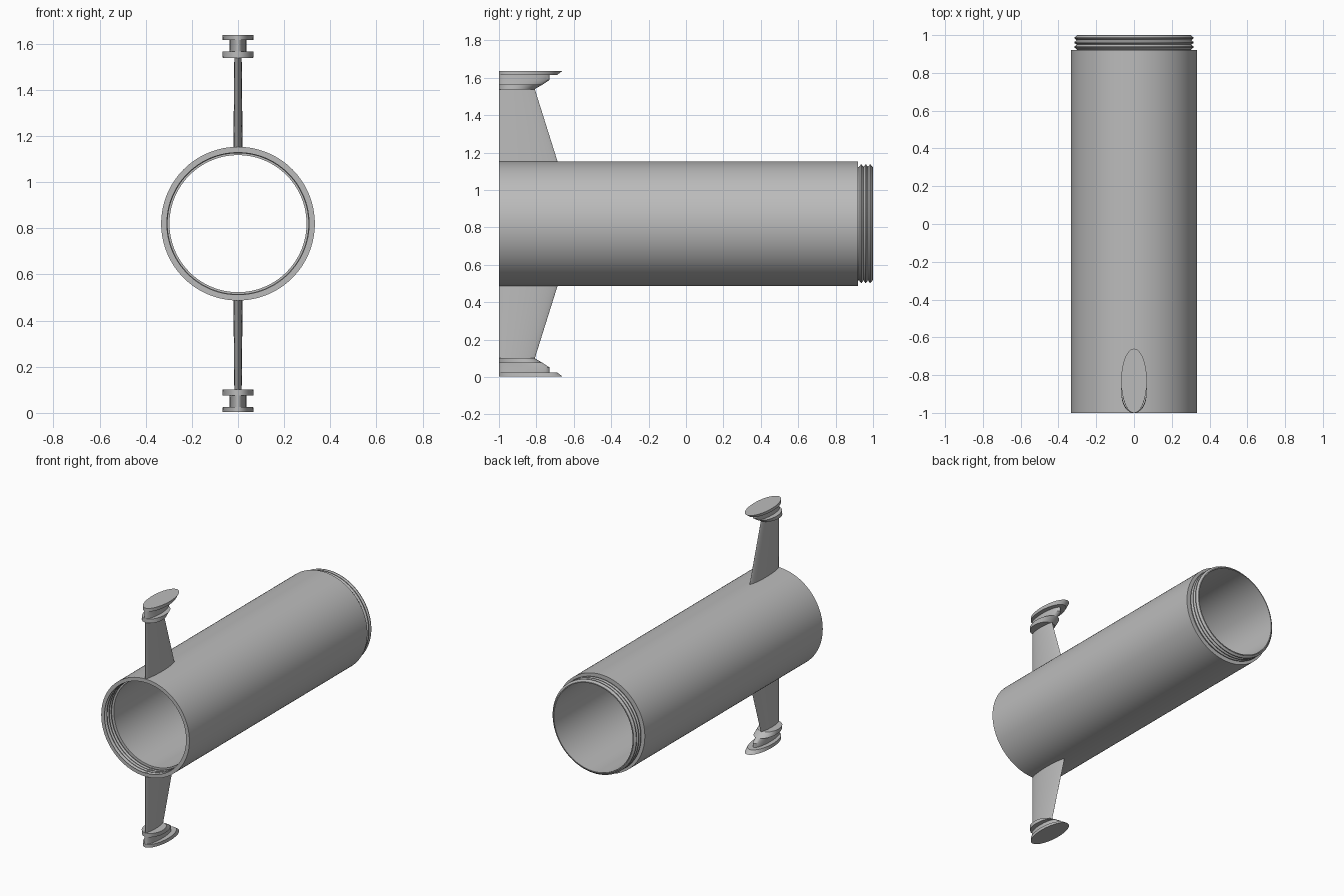
import bpy, bmesh, math

cube = bpy.data.objects.get("Cube")
if cube:
    bpy.data.objects.remove(cube, do_unlink=True)

AXIS_Z = 0.82
FRONT = -1.0

metal = bpy.data.materials.new("plain grey")
metal.use_nodes = True
GREY = (0.5, 0.5, 0.5, 1)
metal.diffuse_color = GREY
metal.node_tree.nodes["Principled BSDF"].inputs["Base Color"].default_value = GREY


def finish(name, bm, angle=30):
    bmesh.ops.recalc_face_normals(bm, faces=bm.faces)
    mesh = bpy.data.meshes.new(name)
    bm.to_mesh(mesh)
    bm.free()
    mesh.materials.append(metal)
    obj = bpy.data.objects.new(name, mesh)
    bpy.context.collection.objects.link(obj)
    bpy.ops.object.select_all(action='DESELECT')
    obj.select_set(True)
    bpy.context.view_layer.objects.active = obj
    bpy.ops.object.shade_smooth_by_angle(angle=math.radians(angle))
    return obj


def bridge(bm, a, b):
    for i in range(len(a)):
        j = (i + 1) % len(a)
        bm.faces.new((a[i], a[j], b[j], b[i]))


def lathe(name, profile, sides=128):
    """Turn a closed (radius, y) profile about the tube axis."""
    bm = bmesh.new()
    rings = []
    for r, y in profile:
        rings.append([bm.verts.new((r * math.cos(t), y, AXIS_Z + r * math.sin(t)))
                      for t in (2 * math.pi * i / sides for i in range(sides))])
    for k in range(len(rings)):
        bridge(bm, rings[k], rings[(k + 1) % len(rings)])
    return finish(name, bm)


def loft(name, sections, side, power=1.0, steps=48):
    """Stack rounded sections (height, back y, half width) out from the axis."""
    bm = bmesh.new()
    rings = []
    for h, back, half in sections:
        mid, length = (FRONT + back) / 2, (back - FRONT) / 2
        ring = []
        for i in range(steps):
            t = 2 * math.pi * i / steps
            s = math.sin(t)
            x = half * math.copysign(abs(s) ** power, s)
            ring.append(bm.verts.new((x, mid + length * math.cos(t), AXIS_Z + side * h)))
        rings.append(ring)
    for a, b in zip(rings, rings[1:]):
        bridge(bm, a, b)
    bm.faces.new(rings[0])
    bm.faces.new(rings[-1])
    return finish(name, bm)


def thread(root, crest, start, pitch, turns=3):
    """Ridges with narrow flats, as (radius, y) points."""
    points = []
    for i in range(turns):
        y = start + i * pitch
        points += [(root, y), (crest, y + pitch * 0.4),
                   (crest, y + pitch * 0.6), (root, y + pitch)]
    return points


# Hollow tube: threaded neck at the back, threaded socket at the front
neck = thread(0.303, 0.316, 0.925, 0.024)
socket = thread(0.317, 0.305, -0.99, 0.024)
profile = [(0.333, FRONT), (0.333, 0.92), (0.303, 0.92)] + neck
profile += [(0.303, 1.0), (0.297, 1.0), (0.297, -0.915)]
profile += [(0.317, -0.915)] + socket[::-1] + [(0.308, FRONT)]
lathe("tube", profile)

# Matching fins and end caps above and below
for side, label in ((1, "upper"), (-1, "lower")):
    loft(label + "_fin", [(0.31, -0.68, 0.02), (0.333, -0.687, 0.02),
                          (0.725, -0.81, 0.016)], side, power=1.3)
    loft(label + "_cap_flange", [(0.718, -0.812, 0.066), (0.745, -0.765, 0.068)], side)
    loft(label + "_cap_neck", [(0.742, -0.77, 0.036), (0.768, -0.73, 0.036),
                               (0.798, -0.73, 0.036)], side)
    loft(label + "_cap_plate", [(0.795, -0.69, 0.066), (0.817, -0.66, 0.068)], side)
